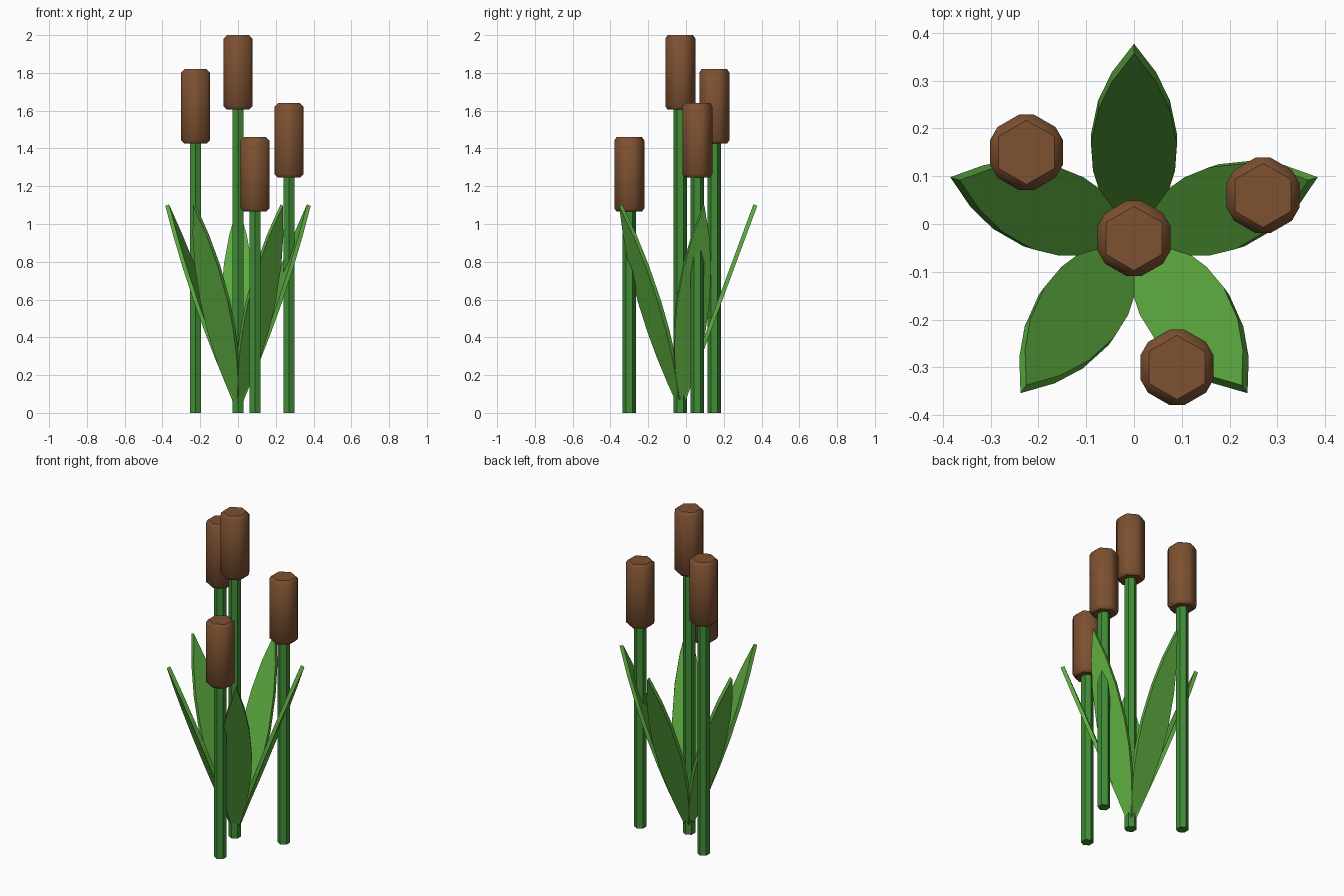
import bpy
import bmesh
import math
from mathutils import Matrix, Vector

cube = bpy.data.objects.get("Cube")
if cube:
    bpy.data.objects.remove(cube, do_unlink=True)


def make_material(name, rgb):
    mat = bpy.data.materials.new(name)
    mat.use_nodes = True
    color = (*rgb, 1.0)
    mat.diffuse_color = color
    mat.node_tree.nodes["Principled BSDF"].inputs["Base Color"].default_value = color
    return mat


STEM_GREEN = make_material("stem_green", (0.052, 0.27, 0.037))
LEAF_GREEN = make_material("leaf_green", (0.112, 0.42, 0.052))
HEAD_BROWN = make_material("head_brown", (0.205, 0.082, 0.031))


def add_object(name, bm, mat):
    bmesh.ops.recalc_face_normals(bm, faces=bm.faces)
    mesh = bpy.data.meshes.new(name)
    bm.to_mesh(mesh)
    bm.free()
    mesh.materials.append(mat)
    obj = bpy.data.objects.new(name, mesh)
    bpy.context.collection.objects.link(obj)
    return obj


def hex_prism(name, x, y, bottom, top, radius, mat, bevel=0.0):
    """Six-sided upright prism with corners pointing along y."""
    bm = bmesh.new()
    place = Matrix.Translation((x, y, (bottom + top) / 2)) @ Matrix.Rotation(math.pi / 2, 4, "Z")
    bmesh.ops.create_cone(bm, cap_ends=True, segments=6, radius1=radius,
                          radius2=radius, depth=top - bottom, matrix=place)
    # Turn the prism so that a corner faces +y
    corner = max(bm.verts, key=lambda v: v.co.y).co - Vector((x, y, 0))
    turn = math.pi / 2 - math.atan2(corner.y, corner.x)
    bmesh.ops.rotate(bm, verts=bm.verts, cent=(x, y, 0),
                     matrix=Matrix.Rotation(turn, 3, "Z"))
    if bevel:
        bmesh.ops.bevel(bm, geom=bm.edges[:], offset=bevel, segments=1,
                        affect="EDGES", clamp_overlap=True)
    return add_object(name, bm, mat)


# Reeds: a thin stem with a chamfered seed head on top
HEAD_HEIGHT = 0.395
reeds = [("center", 0, -0.03, 2.0), ("right", -0.225, 0.15, 1.82),
         ("left", 0.27, 0.06, 1.64), ("front", 0.09, -0.30, 1.46)]
for label, x, y, top in reeds:
    hex_prism(label + "_stem", x, y, 0, top - HEAD_HEIGHT + 0.05, 0.035, STEM_GREEN)
    head = hex_prism(label + "_seed_head", x, y, top - HEAD_HEIGHT, top,
                     0.088, HEAD_BROWN, bevel=0.018)
    bpy.ops.object.select_all(action="DESELECT")
    head.select_set(True)
    bpy.context.view_layer.objects.active = head
    bpy.ops.object.shade_smooth_by_angle(angle=math.radians(35))

# Leaves: flat pointed blades leaning outward around the center stem
ROOT = Vector((0, -0.027, 0.035))
REACH, RISE, THICKNESS = 0.394, 1.065, 0.022
# Distance along the blade and half width there
half_outline = [(0, 0.012), (0.12, 0.043), (0.25, 0.07), (0.38, 0.086),
                (0.52, 0.09), (0.7, 0.075), (0.85, 0.046)]


def leaf(name, angle):
    out = Vector((math.cos(angle), math.sin(angle), 0))
    side = Vector((-out.y, out.x, 0))
    spine = out * REACH + Vector((0, 0, RISE))
    normal = side.cross(spine).normalized()
    outline = half_outline + [(1, 0)] + [(t, -w) for t, w in reversed(half_outline)]
    bm = bmesh.new()
    verts = [bm.verts.new(ROOT + spine * t + side * w - normal * THICKNESS / 2)
             for t, w in outline]
    face = bm.faces.new(verts)
    grown = bmesh.ops.extrude_face_region(bm, geom=[face], use_keep_orig=True)
    moved = [g for g in grown["geom"] if isinstance(g, bmesh.types.BMVert)]
    bmesh.ops.translate(bm, verts=moved, vec=normal * THICKNESS)
    return add_object(name, bm, LEAF_GREEN)


for i, label in enumerate(["back", "back_right", "front_right", "front_left", "back_left"]):
    leaf(label + "_leaf", math.pi / 2 + i * math.tau / 5)
